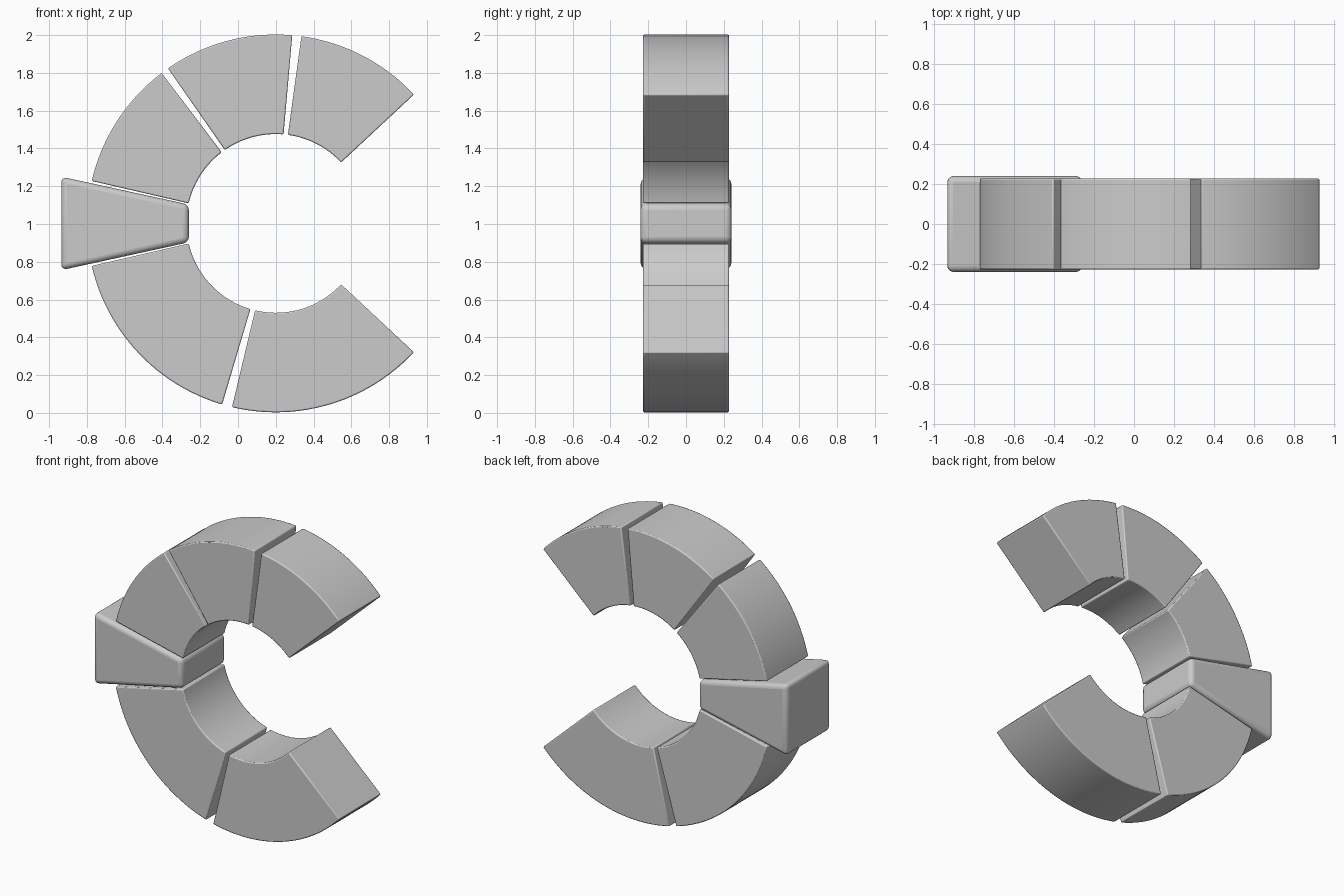
import bpy, bmesh
from math import radians, cos, sin

if "Cube" in bpy.data.objects:
    bpy.data.objects.remove(bpy.data.objects["Cube"])

CX, CZ = 0.2, 1.003          # ring centre
R_OUT, R_IN = 1.0, 0.473     # ring radii


def extrude_profile(name, points, half_depth, bevel, segments):
    """Solid from an x-z outline, extruded along y and edge-rounded."""
    bm = bmesh.new()
    face = bm.faces.new([bm.verts.new((x, -half_depth, z)) for x, z in points])
    ext = bmesh.ops.extrude_face_region(bm, geom=[face])
    verts = [v for v in ext["geom"] if isinstance(v, bmesh.types.BMVert)]
    bmesh.ops.translate(bm, verts=verts, vec=(0, 2 * half_depth, 0))
    bmesh.ops.recalc_face_normals(bm, faces=bm.faces)
    mesh = bpy.data.meshes.new(name)
    bm.to_mesh(mesh)
    bm.free()
    obj = bpy.data.objects.new(name, mesh)
    bpy.context.collection.objects.link(obj)
    mod = obj.modifiers.new("rounded_edges", 'BEVEL')
    mod.width = bevel
    mod.segments = segments
    mod.limit_method = 'ANGLE'
    mod.angle_limit = radians(40)
    bpy.ops.object.select_all(action='DESELECT')
    obj.select_set(True)
    bpy.context.view_layer.objects.active = obj
    bpy.ops.object.shade_smooth_by_angle(angle=radians(40))
    return obj


def arc(radius, a0, a1, n=24):
    angles = [radians(a0 + (a1 - a0) * i / n) for i in range(n + 1)]
    return [(CX + radius * cos(a), CZ + radius * sin(a)) for a in angles]


# Arched stone blocks, each between a start and an end angle
blocks = {
    "upper_end_block": (43.0, 82.2),
    "top_block": (85.0, 124.8),
    "upper_side_block": (127.2, 167.0),
    "lower_side_block": (193.0, 253.5),
    "lower_end_block": (256.6, 317.0),
}
for name, (a0, a1) in blocks.items():
    extrude_profile(name, arc(R_OUT, a0, a1) + arc(R_IN, a1, a0), 0.228, 0.007, 2)

# Tapered keystone wedge
x0, x1, h0, h1 = -0.935, -0.26, 0.247, 0.1
extrude_profile("keystone",
                [(x0, CZ - h0), (x1, CZ - h1), (x1, CZ + h1), (x0, CZ + h0)],
                0.24, 0.03, 4)
